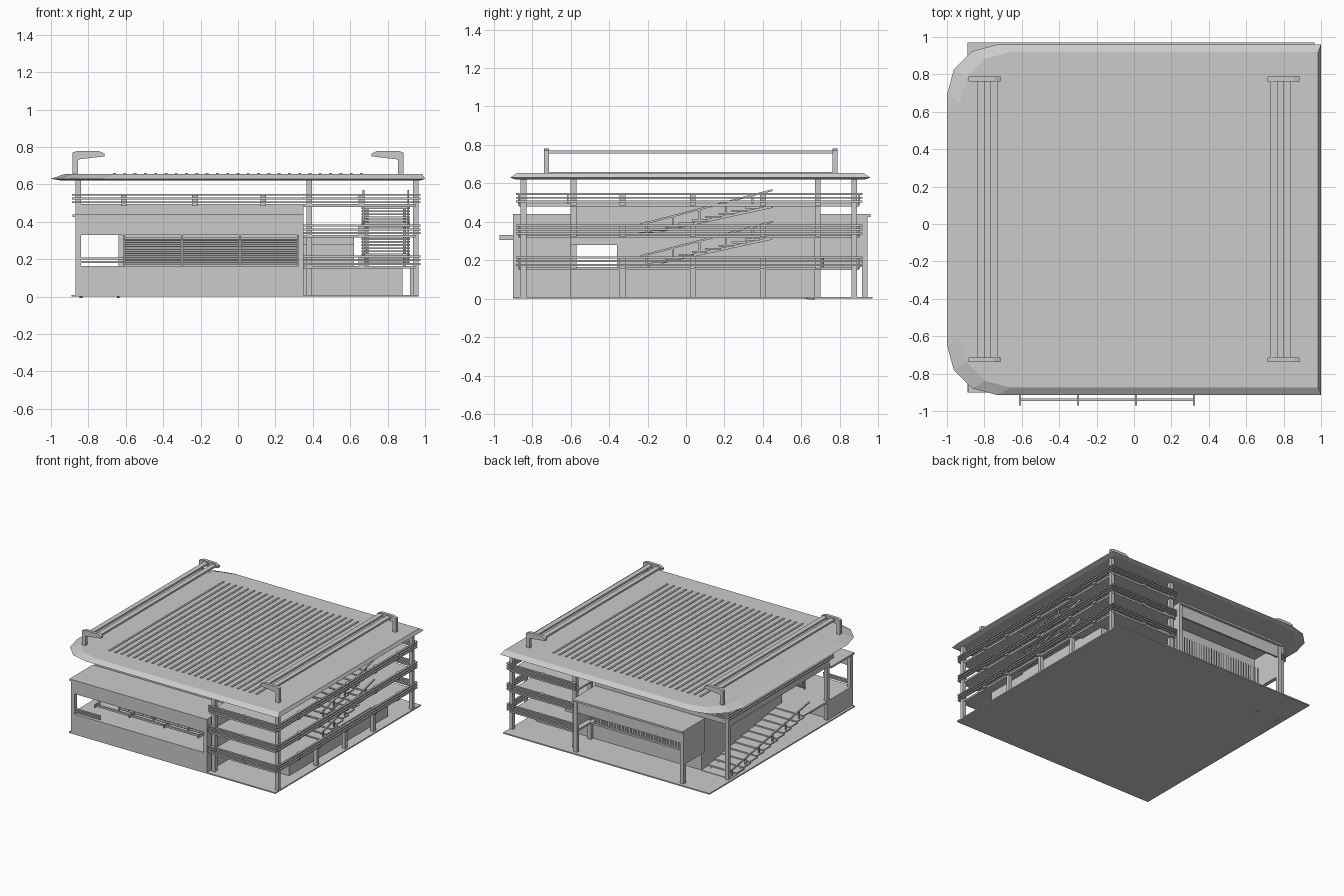
import bpy, bmesh
from math import atan2, cos, hypot, pi, sin
from mathutils import Matrix

if "Cube" in bpy.data.objects:
    bpy.data.objects.remove(bpy.data.objects["Cube"])

grey = bpy.data.materials.new("light_grey")
grey.use_nodes = True
grey.diffuse_color = (0.6, 0.6, 0.6, 1)
grey.node_tree.nodes["Principled BSDF"].inputs["Base Color"].default_value = grey.diffuse_color

# Plan lines, from right to left and from front to back
WEST, CORE_WEST, MIDDLE, STAIR_IN, STAIR_OUT, EAST = -0.87, -0.61, 0.35, 0.66, 0.92, 0.95
FRONT, CORE_FRONT, PASSAGE, CORE_BACK, BALCONY_BACK, BACK = -0.9, -0.6, -0.36, 0.67, 0.9, 0.96
STAIR_FOOT, STAIR_HEAD = -0.24, 0.45
# Heights and thicknesses
STOREY, WING_TOP, ROOF, ROOF_TOP = 0.165, 0.44, 0.62, 0.655
FLOORS = [STOREY * n for n in (1, 2, 3)]
LOW, MID, TOP = FLOORS
BAR, SLAB, POST, HANDRAIL = 0.01, 0.015, 0.03, 0.055


def around(centre, width):
    return centre - width / 2, centre + width / 2


def spread(start, end, count):
    return [start + (end - start) * i / (count - 1) for i in range(count)]


class Part:
    """Collects primitives into one named object."""

    def __init__(self, name):
        self.name, self.bm = name, bmesh.new()

    def __enter__(self):
        return self

    def box(self, xs, ys, zs, angle=0.0, axis='X'):
        spans = (xs, ys, zs)
        mid = Matrix.Translation([(a + b) / 2 for a, b in spans])
        size = Matrix.Diagonal([b - a for a, b in spans] + [1])
        turn = Matrix.Rotation(angle, 4, axis)
        bmesh.ops.create_cube(self.bm, size=1, matrix=mid @ turn @ size)

    def slab(self, xs, ys, top, depth=SLAB):
        self.box(xs, ys, (top - depth, top))

    def post(self, x, y, zs, width=POST):
        self.box(around(x, width), around(y, width), zs)

    def slope(self, x, start, end, width):
        """Sloping bar at constant x, from (y, z) to (y, z)."""
        (ya, za), (yb, zb) = start, end
        length = hypot(yb - ya, zb - za)
        self.box(around(x, width), around((ya + yb) / 2, length),
                 around((za + zb) / 2, width), atan2(zb - za, yb - ya))

    def prism(self, rings):
        """Solid skinned through rings of equal length."""
        loops = [[self.bm.verts.new(p) for p in ring] for ring in rings]
        for low, high in zip(loops, loops[1:]):
            for i in range(len(low)):
                self.bm.faces.new((low[i - 1], low[i], high[i], high[i - 1]))
        self.bm.faces.new(loops[0])
        self.bm.faces.new(loops[-1])

    def __exit__(self, *error):
        bmesh.ops.recalc_face_normals(self.bm, faces=self.bm.faces)
        mesh = bpy.data.meshes.new(self.name)
        self.bm.to_mesh(mesh)
        self.bm.free()
        mesh.materials.append(grey)
        bpy.context.collection.objects.link(bpy.data.objects.new(self.name, mesh))


with Part("ground_slab") as p:
    p.box((-0.89, 0.965), (FRONT, 0.97), (0, BAR))

# Central core, with a cross passage on the middle level
with Part("core_walls") as p:
    p.box((CORE_WEST, 0.88), (CORE_FRONT, CORE_BACK), (0, LOW))
    p.box((CORE_WEST, 0.62), (PASSAGE, CORE_BACK), (LOW, MID))
    p.box((CORE_WEST, 0.62), (CORE_FRONT, PASSAGE), (0.28, MID))
    p.box((CORE_WEST, MIDDLE), (CORE_FRONT, CORE_BACK), (MID, TOP - SLAB))

# Front wing: low wall, fascia, thin roof, end wall
with Part("front_wing") as p:
    p.box((WEST, MIDDLE), (FRONT, CORE_FRONT), (0, LOW))
    p.box((WEST, MIDDLE), (FRONT, FRONT + SLAB), (MID, WING_TOP))
    p.slab((WEST - SLAB, MIDDLE), (FRONT, CORE_FRONT), WING_TOP)
    p.box((MIDDLE - POST, MIDDLE), (FRONT, CORE_FRONT), (0, WING_TOP))
    p.post(WEST + SLAB, FRONT + SLAB, (0, WING_TOP))
    for z in (0.19, 0.21):
        p.slab((WEST, CORE_WEST), (FRONT, FRONT + SLAB), z, BAR)

# Back wing: overhanging gallery on posts
with Part("back_wing") as p:
    fascia = around(BACK - POST, SLAB)
    west_end = CORE_WEST - POST
    p.slab((west_end, MIDDLE), (CORE_BACK, BACK), WING_TOP)
    p.box((west_end, MIDDLE), fascia, (MID, WING_TOP))
    p.box((west_end, CORE_WEST), (CORE_BACK, BACK - POST), (LOW, WING_TOP))
    p.box((MIDDLE - POST, MIDDLE), (CORE_BACK, BACK - POST), (LOW + HANDRAIL, WING_TOP))
    p.slab((CORE_WEST, MIDDLE), (CORE_BACK, CORE_BACK + HANDRAIL), LOW)
    for x in (west_end + SLAB, MIDDLE - SLAB):
        p.post(x, BACK - POST, (0, WING_TOP))

# Louvre screens: level slats in front, upright slats behind
LOUVRE = (CORE_WEST, MIDDLE - POST)
with Part("louvre_screens") as p:
    for z in spread(LOW + SLAB, MID - BAR, 13):
        p.box(LOUVRE, around(CORE_FRONT - 0.04, 0.025), around(z, 0.004), pi / 5)
    for x in spread(*LOUVRE, 40):
        p.box(around(x, SLAB), around(CORE_BACK + 0.04, 0.005), (LOW, MID), pi / 4, 'Z')
    for x in spread(*LOUVRE, 4):
        p.post(x, CORE_FRONT - 0.05, (LOW, MID), BAR)

# Front awning bar on brackets
with Part("awning") as p:
    p.slab(LOUVRE, around(FRONT - 0.04, SLAB), 0.32)
    for x in spread(*LOUVRE, 4):
        p.box(around(x, BAR), (FRONT - 0.07, FRONT), (0.305, MID))

# Balcony floors around a stairwell, and the top floor
with Part("balcony_floors") as p:
    for z in FLOORS:
        p.slab((MIDDLE, STAIR_IN), (-0.87, BALCONY_BACK), z)
        p.slab((STAIR_IN, EAST), (-0.87, STAIR_FOOT), z)
        p.slab((STAIR_IN, EAST), (STAIR_HEAD, BALCONY_BACK), z)
        p.slab((STAIR_OUT, EAST), (STAIR_FOOT, STAIR_HEAD), z)
    p.slab((WEST, MIDDLE), (CORE_FRONT, CORE_BACK), TOP)
    p.box((WEST, WEST + POST), (CORE_FRONT, CORE_BACK), (WING_TOP, TOP))
    for y in (CORE_FRONT + SLAB, CORE_BACK - SLAB):
        p.box((WEST, CORE_WEST), around(y, POST), (WING_TOP, TOP))

PIERS = (CORE_FRONT + SLAB, -0.33, 0.035, 0.4, CORE_BACK + SLAB)
ENDS = (-0.845, BALCONY_BACK - 0.025)
with Part("columns") as p:
    for x, rows in ((EAST, ENDS), (MIDDLE + POST, ENDS + PIERS[::4]), (WEST + SLAB, PIERS[::4])):
        for y in rows:
            p.post(x, y, (0, ROOF + BAR))
    for y in PIERS[1:-1]:
        p.post(EAST - SLAB, y, (0, LOW))


def railing(part, x_open, x_side, y_front, y_back, floor):
    """Three planks on three sides, open at x_open."""
    xs = sorted((x_open, x_side))
    for z in spread(floor + SLAB, floor + HANDRAIL, 3):
        for y in (y_front, y_back):
            part.slab(xs, around(y, SLAB), z, BAR)
        part.slab(around(x_side, SLAB), (y_front, y_back), z, BAR)


with Part("railings") as p:
    for z in FLOORS:
        railing(p, MIDDLE, 0.968, -0.878, BALCONY_BACK + BAR, z)
        for y in PIERS:
            p.box((EAST, EAST + SLAB), around(y, POST), (z - BAR, z + HANDRAIL))
        for x in (MIDDLE + POST, STAIR_IN):
            for y in (-0.868, BALCONY_BACK):
                p.box(around(x, POST), around(y, BAR), (z - BAR, z + HANDRAIL))
    railing(p, MIDDLE, WEST - BAR, CORE_FRONT - POST, CORE_BACK + POST, TOP)
    for x in (CORE_WEST, -0.23, 0.135):
        for y in (CORE_FRONT - SLAB, CORE_BACK + SLAB):
            p.box(around(x, POST), around(y, BAR), (TOP - BAR, TOP + HANDRAIL))


def flight(name, xs, start, end, steps, rails):
    """Treads on two stringers, with sloping handrails on balusters."""
    (ya, za), (yb, zb) = start, end
    run, rise = (yb - ya) / steps, (zb - za) / steps
    with Part(name) as p:
        for i in range(steps):
            y, z = ya + run * (i + 0.5), za + rise * (i + 1)
            p.slab(xs, around(y, abs(run) * 1.15), z, BAR)
            if i % 2 == 0:
                for x in rails:
                    p.post(x, y, (z, z + HANDRAIL), BAR)
        for x in (xs[0] + POST, xs[1] - POST):
            p.slope(x, start, (yb, zb - SLAB), SLAB)
        for x in rails:
            p.slope(x, (ya, za + HANDRAIL), (yb, zb + HANDRAIL + SLAB), BAR)


for name, low, high in (("lower_side_stair", LOW, MID), ("upper_side_stair", MID, TOP)):
    flight(name, (STAIR_IN, STAIR_OUT), (STAIR_FOOT, low), (STAIR_HEAD, high), 10,
           (STAIR_IN + BAR, STAIR_OUT - BAR))
flight("entrance_stair", (WEST, CORE_WEST), (CORE_BACK, 0), (PASSAGE, LOW), 12, (WEST + SLAB,))
with Part("entrance_landing") as p:
    p.slab((WEST, CORE_WEST), (CORE_FRONT, PASSAGE), LOW)

# Roof plate: chamfered edge, two rounded corners on the right
ROOF_FRONT, RADIUS = -0.915, 0.27


def roof_ring(z, left, right, ends):
    """Roof outline drawn in by the given margins."""
    front, back = ROOF_FRONT + ends, BACK - ends
    turns = [(RADIUS * (1 - sin(a)), RADIUS * (1 - cos(a))) for a in spread(0, pi / 2, 4)]
    ring = [(1 - right, front, z), (1 - right, back, z)]
    ring += [(left - 1 + dx, back - dy, z) for dx, dy in turns]
    return ring + [(left - 1 + dx, front + dy, z) for dx, dy in turns[::-1]]


with Part("roof") as p:
    p.prism([roof_ring(ROOF, 0.06, POST, POST), roof_ring(ROOF + BAR, 0, 0, 0),
             roof_ring(ROOF_TOP, 0.07, SLAB, 0.04)])

with Part("roof_ribs") as p:
    for x in spread(-STAIR_IN, STAIR_IN, 25):
        p.slab(around(x, SLAB), (-0.71, 0.76), ROOF_TOP + BAR / 2, BAR)

# Roof gantries: bracket arms joined by long bars
ARM_OUT, ARM_IN, ARM_TOP = 0.885, 0.715, 0.78
with Part("roof_gantries") as p:
    head = [(ARM_OUT, ARM_TOP - 0.05), (ARM_OUT, ARM_TOP - BAR), (ARM_OUT - POST, ARM_TOP),
            (ARM_IN + POST, ARM_TOP), (ARM_IN, ARM_TOP - SLAB), (ARM_IN, ARM_TOP - POST)]
    for side in (-1, 1):
        for y in (-0.725, 0.775):
            ys = around(y, 0.025)
            p.prism([[(side * x, end, z) for x, z in head] for end in ys])
            p.box(around(side * (ARM_OUT - SLAB), POST), ys, (ROOF, ARM_TOP - POST))
        for x in (0.75, 0.82):
            p.slab(around(side * x, 0.04), (-0.725, 0.775), ARM_TOP - BAR)
